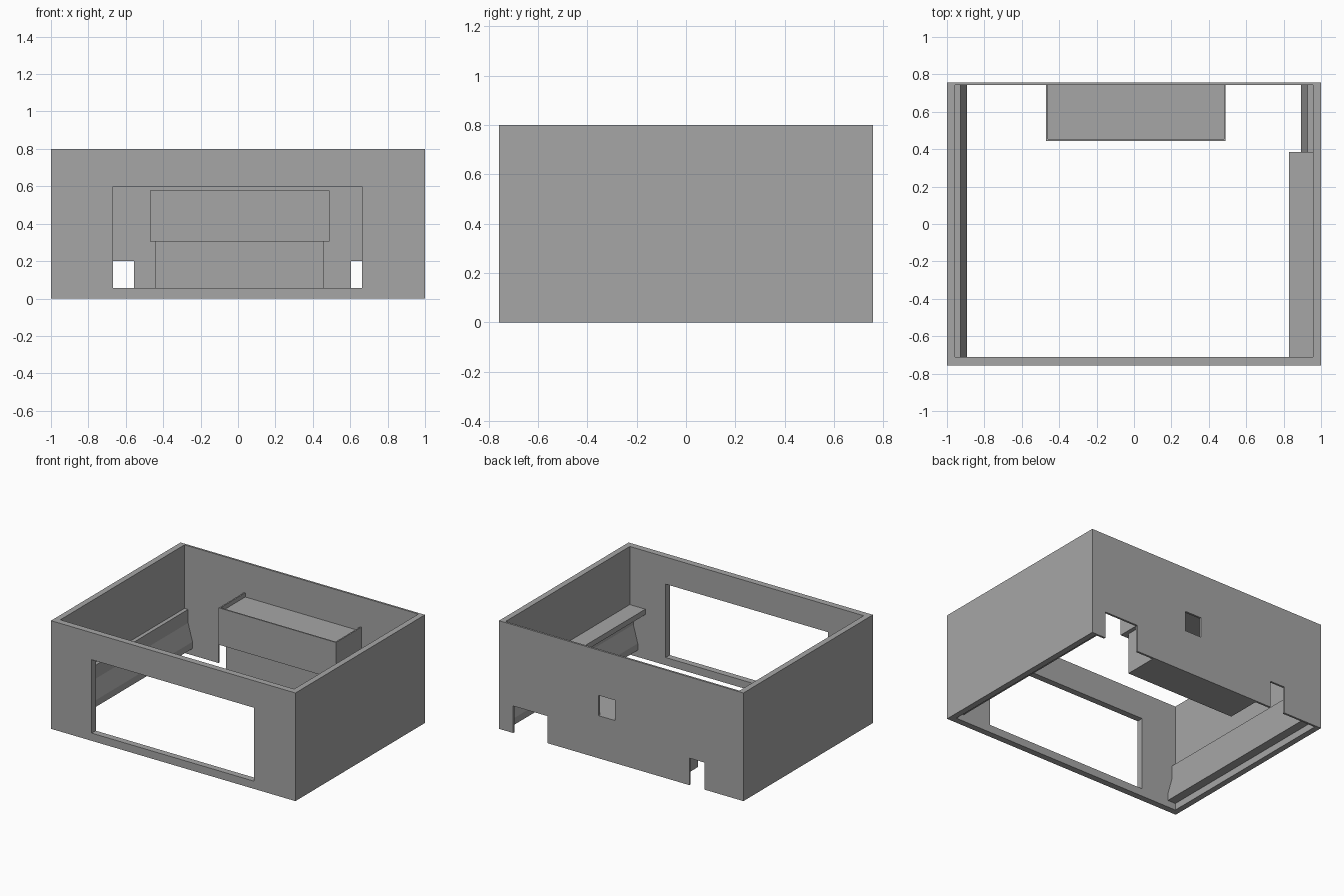
import bpy
import bmesh

cube = bpy.data.objects.get("Cube")
if cube:
    bpy.data.objects.remove(cube, do_unlink=True)

grey = bpy.data.materials.new("plain grey")
grey.use_nodes = True
COLOUR = (0.38, 0.38, 0.38, 1)
grey.diffuse_color = COLOUR
grey.node_tree.nodes["Principled BSDF"].inputs["Base Color"].default_value = COLOUR


def extrude(name, outline, vector, material=grey):
    """Closed flat outline pushed along a vector into a solid."""
    bm = bmesh.new()
    face = bm.faces.new([bm.verts.new(p) for p in outline])
    ext = bmesh.ops.extrude_face_region(bm, geom=[face])
    verts = [g for g in ext["geom"] if isinstance(g, bmesh.types.BMVert)]
    bmesh.ops.translate(bm, verts=verts, vec=vector)
    bmesh.ops.recalc_face_normals(bm, faces=bm.faces)
    mesh = bpy.data.meshes.new(name)
    bm.to_mesh(mesh)
    bm.free()
    mesh.materials.append(material)
    obj = bpy.data.objects.new(name, mesh)
    bpy.context.collection.objects.link(obj)
    return obj


def box(name, x, y, z):
    outline = [(x[0], y[0], z[0]), (x[1], y[0], z[0]),
               (x[1], y[1], z[0]), (x[0], y[1], z[0])]
    return extrude(name, outline, (0, 0, z[1] - z[0]))


def cut(target, name, x, y, z):
    cutter = box(name, x, y, z)
    cutter.hide_render = True
    cutter.hide_set(True)
    cutter.display_type = 'WIRE'
    mod = target.modifiers.new(name, 'BOOLEAN')
    mod.operation = 'DIFFERENCE'
    mod.solver = 'EXACT'
    mod.object = cutter
    # Apply the cut and discard the helper
    bpy.context.view_layer.objects.active = target
    with bpy.context.temp_override(object=target, active_object=target):
        bpy.ops.object.modifier_apply(modifier=name)
    bpy.data.objects.remove(cutter, do_unlink=True)


# Main shell: four walls, open above and below
HALF_Y, HEIGHT = 0.757, 0.8
FRONT_IN, BACK_IN, SIDE_IN = -0.71, 0.742, 0.957
shell = box("shell", (-1, 1), (-HALF_Y, HALF_Y), (0, HEIGHT))
cut(shell, "hollow", (-SIDE_IN, SIDE_IN), (FRONT_IN, BACK_IN), (-0.1, 1))
cut(shell, "front_window", (-0.667, 0.663), (-0.9, -0.6), (0.057, 0.6))

# Openings in the thin back wall
for name, x, z in (("left_slot", (0.603, 0.885), (-0.1, 0.2)),
                   ("right_slot", (-0.68, -0.557), (-0.1, 0.2)),
                   ("port_hole", (0.05, 0.185), (0.315, 0.465))):
    cut(shell, name, x, (0.7, 0.8), z)

# Side rails with a sloping lower flank
profile = [(SIDE_IN, 0.33), (0.928, 0.33), (0.928, 0.23),
           (0.892, 0.10), (0.892, 0.05), (SIDE_IN, 0.05)]
for side, name in ((1, "left_rail"), (-1, "right_rail")):
    extrude(name, [(side * x, FRONT_IN, z) for x, z in profile],
            (0, BACK_IN - FRONT_IN, 0))

# Shelf plate resting on the left rail
box("left_shelf", (0.83, SIDE_IN), (FRONT_IN, 0.385), (0.33, 0.37))

# Back housing: solid foot, hollow upper case and a shallow tray on top
X0, X1, Y0 = -0.47, 0.49, 0.445
WALL = 0.01
box("housing_foot", (-0.44, 0.46), (0.49, BACK_IN), (0, 0.305))
box("housing_floor", (X0, X1), (Y0, BACK_IN), (0.305, 0.315))
box("housing_front", (X0, X1), (Y0, Y0 + WALL), (0.315, 0.578))
box("housing_left", (X1 - WALL, X1), (Y0 + WALL, BACK_IN), (0.315, 0.578))
box("housing_right", (X0, X0 + WALL), (Y0 + WALL, BACK_IN), (0.315, 0.578))
box("housing_top", (X0 + WALL, X1 - WALL), (Y0 + WALL, BACK_IN), (0.535, 0.547))
